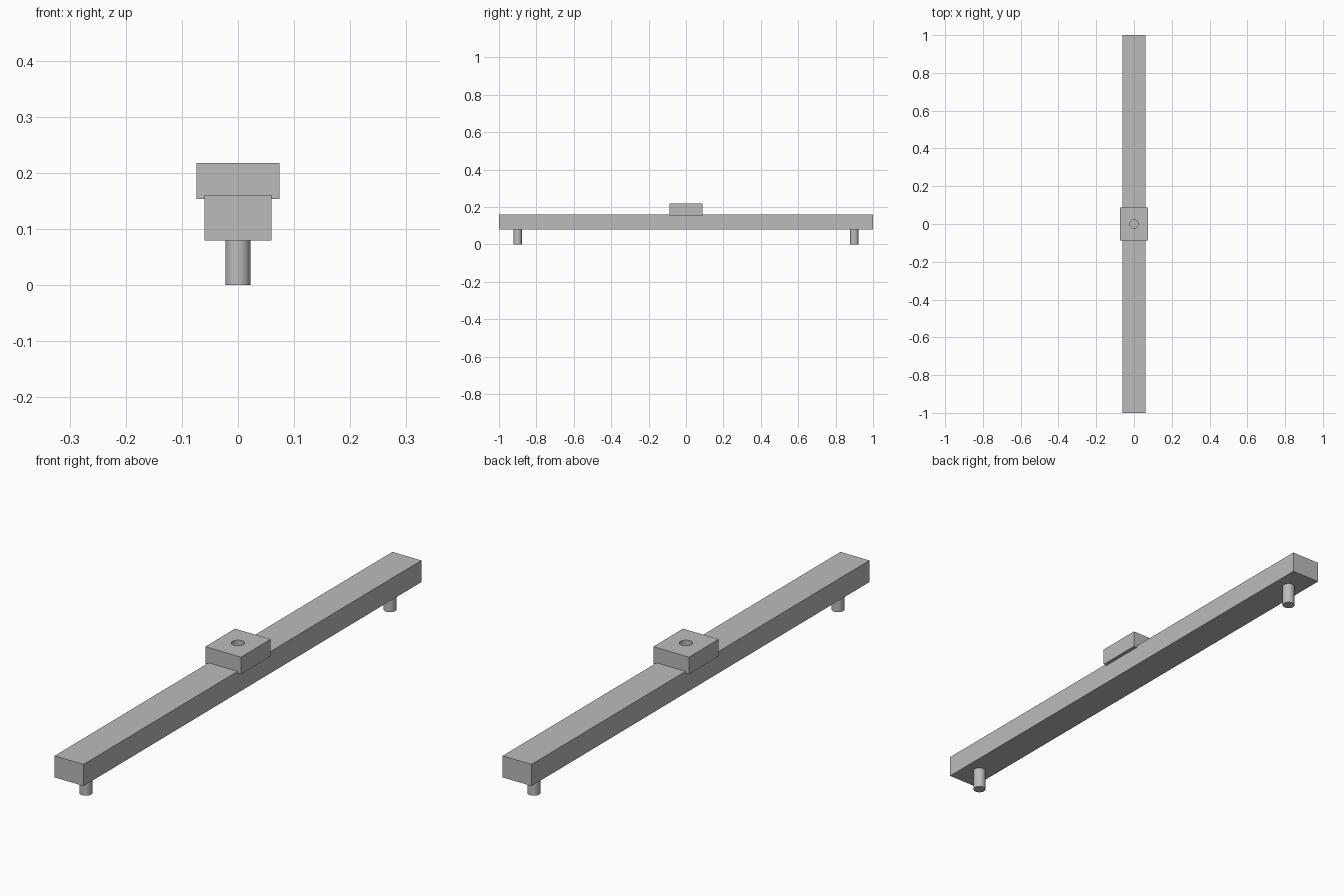
import bpy
from math import radians

if "Cube" in bpy.data.objects:
    bpy.data.objects.remove(bpy.data.objects["Cube"], do_unlink=True)

# Single flat grey
grey = bpy.data.materials.new("grey")
grey.use_nodes = True
grey.diffuse_color = (0.5, 0.5, 0.5, 1)
grey.node_tree.nodes["Principled BSDF"].inputs["Base Color"].default_value = (0.5, 0.5, 0.5, 1)


def finish(name):
    obj = bpy.context.object
    obj.name = name
    bpy.ops.object.transform_apply(location=False, rotation=False, scale=True)
    obj.data.materials.append(grey)
    return obj


def box(name, half_x, half_y, bottom, top):
    bpy.ops.mesh.primitive_cube_add(size=2, location=(0, 0, (bottom + top) / 2))
    bpy.context.object.scale = (half_x, half_y, (top - bottom) / 2)
    return finish(name)


def cylinder(name, radius, y, bottom, top):
    bpy.ops.mesh.primitive_cylinder_add(vertices=48, radius=radius, depth=top - bottom,
                                        location=(0, y, (bottom + top) / 2))
    obj = finish(name)
    bpy.ops.object.shade_smooth_by_angle(angle=radians(30))
    return obj


# Long rail on two round pegs
box("rail", 0.06, 1.0, 0.08, 0.161)
for name, y in (("front_peg", -0.9), ("back_peg", 0.9)):
    cylinder(name, 0.0225, y, 0, 0.08)

# Carriage straddling the middle of the rail, with a round socket
carriage = box("carriage", 0.074, 0.088, 0.154, 0.218)
cutter = cylinder("socket_cutter", 0.0225, 0, 0.14, 0.24)
cutter.hide_render = True
bpy.context.view_layer.objects.active = carriage
cut = carriage.modifiers.new("socket", "BOOLEAN")
cut.operation = "DIFFERENCE"
cut.solver = "EXACT"
cut.object = cutter
bpy.ops.object.modifier_apply(modifier=cut.name)
bpy.data.objects.remove(cutter, do_unlink=True)
bpy.ops.object.select_all(action="DESELECT")
carriage.select_set(True)
bpy.ops.object.shade_smooth_by_angle(angle=radians(30))
